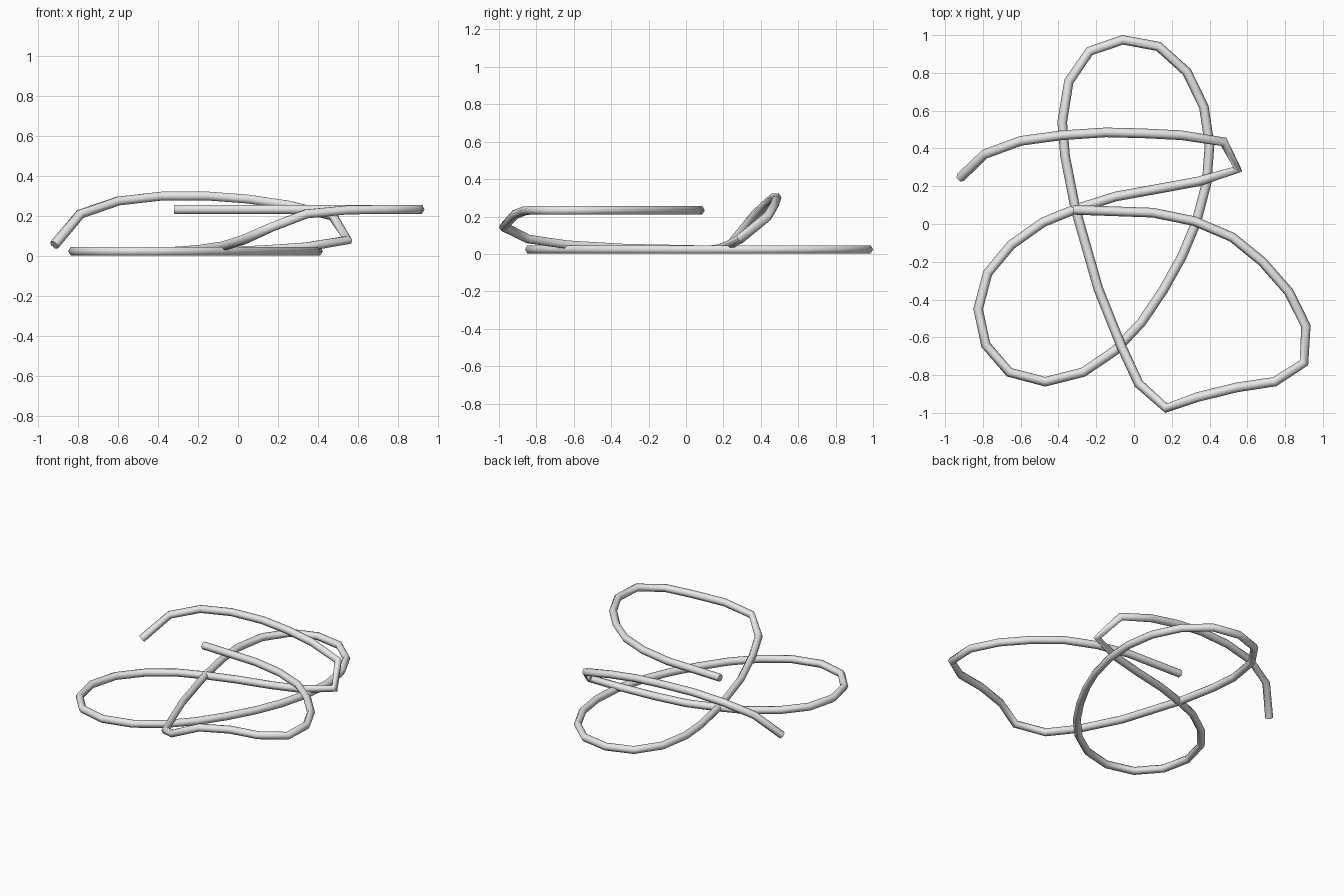
import bpy
from math import radians

cube = bpy.data.objects.get("Cube")
if cube:
    bpy.data.objects.remove(cube, do_unlink=True)

TUBE_RADIUS = 0.0255
FLOOR_HEIGHT = 0.0235
UPPER_HEIGHT = 0.233


def make_material(name, colour):
    material = bpy.data.materials.new(name)
    material.use_nodes = True
    material.diffuse_color = colour
    material.node_tree.nodes["Principled BSDF"].inputs["Base Color"].default_value = colour
    return material


def level(height, outline):
    """Lift a flat outline to one height."""
    return [(x, y, height) for x, y in outline]


def make_tube(name, path, radius, material):
    """Sweep a six-sided, capped tube along a path of straight segments."""
    curve = bpy.data.curves.new(name, "CURVE")
    curve.dimensions = "3D"
    curve.twist_mode = "Z_UP"
    curve.bevel_depth = radius
    curve.bevel_resolution = 1
    curve.use_fill_caps = True
    spline = curve.splines.new("POLY")
    spline.points.add(len(path) - 1)
    for point, position in zip(spline.points, path):
        point.co = (*position, 1)
    tube = bpy.data.objects.new(name, curve)
    bpy.context.scene.collection.objects.link(tube)
    curve.materials.append(material)

    # Turn the swept curve into a mesh with rounded sides and crisp ends
    bpy.ops.object.select_all(action="DESELECT")
    tube.select_set(True)
    bpy.context.view_layer.objects.active = tube
    bpy.ops.object.convert(target="MESH")
    bpy.ops.object.shade_smooth_by_angle(angle=radians(70))
    return tube


# Raised loop, starting at the free end
upper_loop = level(UPPER_HEIGHT, [
    (-.32, .075), (.1, .06), (.32, .015), (.52, -.07), (.68, -.2),
    (.82, -.36), (.91, -.54), (.9, -.735), (.745, -.835),
])

# Slope from the raised loop down to the floor
descent = [
    (.545, -.865, .23), (.34, -.915, .21), (.17, -.975, .145),
    (.025, -.845, .08), (-.07, -.64, .05), (-.19, -.34, .032),
]

# Long back loop lying on the floor
back_loop = level(FLOOR_HEIGHT, [
    (-.31, .08), (-.365, .36), (-.38, .54), (-.345, .755), (-.235, .915),
    (-.06, .975), (.13, .94), (.28, .805), (.37, .62), (.4, .42),
    (.385, .22), (.33, .01), (.255, -.17), (.155, -.35), (.04, -.52),
])

# Front loop lying on the floor
front_loop = level(FLOOR_HEIGHT, [
    (-.1, -.67), (-.27, -.785), (-.47, -.835), (-.66, -.785), (-.785, -.64),
    (-.825, -.45), (-.775, -.26), (-.65, -.11), (-.48, .01), (-.32, .075),
    (-.1, .145),
])

# Sharp bend and the arched tail
tail = [
    (.12, .185, .03), (.34, .225, .045), (.55, .29, .08), (.475, .435, .2),
    (.25, .47, .255), (.05, .48, .285), (-.15, .485, .3), (-.38, .47, .3),
    (-.6, .44, .275), (-.79, .37, .21), (-.92, .245, .055),
]

grey = make_material("light grey", (.8, .8, .8, 1))
make_tube("looped_wire", upper_loop + descent + back_loop + front_loop + tail,
          TUBE_RADIUS, grey)
